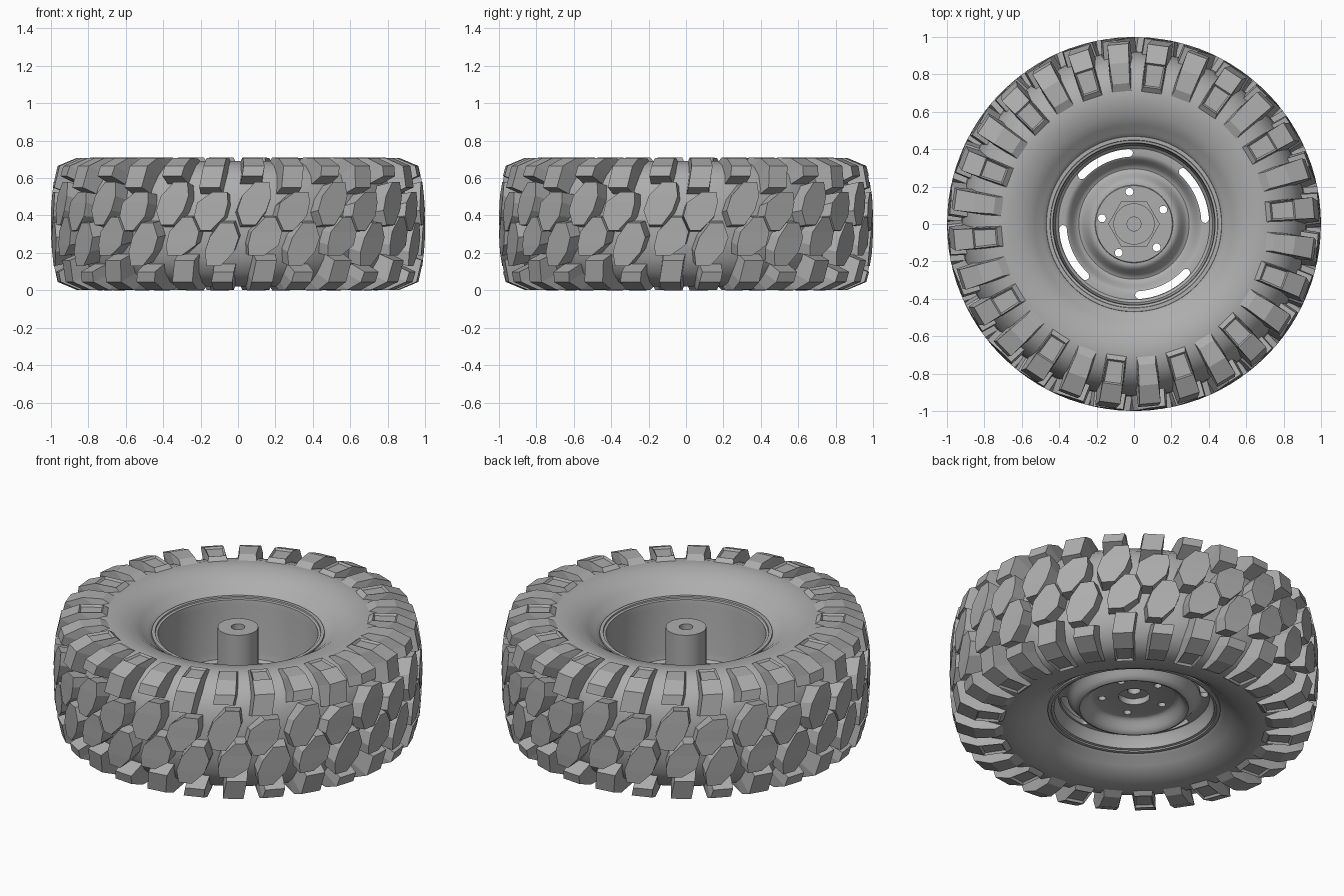
import bpy, bmesh, math
from math import sin, cos, pi, radians

cube = bpy.data.objects.get("Cube")
if cube:
    bpy.data.objects.remove(cube, do_unlink=True)

GREY = (0.42, 0.42, 0.42, 1)
grey = bpy.data.materials.new("plain grey")
grey.use_nodes = True
grey.diffuse_color = GREY
grey.node_tree.nodes["Principled BSDF"].inputs["Base Color"].default_value = GREY

MID = 0.355          # height of the tyre's centre plane
LUGS = 28            # tread blocks per row
PITCH = 2 * pi / LUGS


def finish(name, bm, smooth=None):
    """Turn a bmesh into a named object, optionally smooth by angle."""
    bmesh.ops.recalc_face_normals(bm, faces=bm.faces)
    mesh = bpy.data.meshes.new(name)
    bm.to_mesh(mesh)
    bm.free()
    mesh.materials.append(grey)
    obj = bpy.data.objects.new(name, mesh)
    bpy.context.collection.objects.link(obj)
    if smooth:
        shade(obj, smooth)
    return obj


def shade(obj, angle):
    bpy.ops.object.select_all(action='DESELECT')
    obj.select_set(True)
    bpy.context.view_layer.objects.active = obj
    bpy.ops.object.shade_smooth_by_angle(angle=radians(angle))


def lathe(name, profile, segments=96, smooth=35):
    """Spin a closed (radius, z) profile around the axle."""
    bm = bmesh.new()
    rings = [[bm.verts.new((r * cos(a), r * sin(a), z)) for r, z in profile]
             for a in (2 * pi * i / segments for i in range(segments))]
    n = len(profile)
    for i in range(segments):
        a, b = rings[i], rings[(i + 1) % segments]
        for j in range(n):
            k = (j + 1) % n
            if profile[j][0] + profile[k][0] > 0:
                bm.faces.new((a[j], b[j], b[k], a[k]))
    bmesh.ops.remove_doubles(bm, verts=bm.verts, dist=1e-5)
    bmesh.ops.dissolve_degenerate(bm, edges=bm.edges, dist=1e-6)
    return finish(name, bm, smooth)


# Tyre cross-section from crown to sidewall: tread surface and carcass below it
OUTER = [(1.0, 0), (.998, .12), (.988, .22), (.965, .31), (.865, .352), (.735, .355)]
INNER = [(.925, 0), (.92, .1), (.90, .19), (.86, .26), (.80, .31), (.72, .335)]
SIDEWALL = [(.65, .33), (.58, .312), (.53, .28), (.49, .245), (.455, .225), (.445, .18)]

half = INNER + SIDEWALL
carcass = [(r, MID + h) for r, h in half]
carcass = [(r, MID - h) for r, h in reversed(half[1:])] + carcass
lathe("tyre_carcass", carcass, smooth=50)


def along(path, s):
    """Point on a cross-section path; negative s crosses the centre plane."""
    t = min(abs(s), len(path) - 1)
    i = min(int(t), len(path) - 2)
    f = t - i
    r, h = [a + (b - a) * f for a, b in zip(path[i], path[i + 1])]
    return r, h if s >= 0 else -h


def add_lug(bm, rows, index, side, window=False):
    """One tread block from rows of (s, left, right), widths in pitches."""
    def vert(path, s, u, sink=0):
        r, h = along(path, s)
        a = side * (index + u) * PITCH
        r -= sink
        return bm.verts.new((r * cos(a), r * sin(a), MID + side * h))

    top, base = [], []
    for i, (s, left, right) in enumerate(rows):
        flare = -.12 if i == 0 else .12 if i == len(rows) - 1 else 0
        top.append([vert(OUTER, s, left), vert(OUTER, s, right)])
        base.append([vert(INNER, s + flare, left - .05, .01),
                     vert(INNER, s + flare, right + .05, .01)])
    for i in range(len(rows) - 1):
        last = bm.faces.new((top[i][0], top[i][1], top[i + 1][1], top[i + 1][0]))
        for e in (0, 1):
            bm.faces.new((top[i][e], top[i + 1][e], base[i + 1][e], base[i][e]))
    for i in (0, -1):
        bm.faces.new((top[i][0], top[i][1], base[i][1], base[i][0]))
    if window:
        last.normal_update()
        sign = 1 if last.normal.z * side > 0 else -1
        bmesh.ops.inset_individual(bm, faces=[last], thickness=.012)
        bmesh.ops.translate(bm, verts=last.verts, vec=last.normal * -.012 * sign)


# Alternating low and high blocks, two crown rows and two shoulder rows
CROWN = [
    [(-.3, -.3, -.06), (.35, -.46, .28), (.95, -.38, .36), (1.5, -.02, .34)],
    [(-.05, -.3, .02), (.6, -.42, .28), (1.3, -.3, .4), (2.05, .02, .36)],
]
SHOULDER = [
    [(1.75, -.34, .16), (3, -.26, .26), (4, -.27, .28), (5, -.28, .3)],
    [(2.4, -.3, .2), (3, -.26, .26), (4, -.26, .28), (4.85, -.26, .28)],
]
for label, kinds in (("crown", CROWN), ("shoulder", SHOULDER)):
    for side, end in ((1, "upper"), (-1, "lower")):
        bm = bmesh.new()
        for k in range(LUGS):
            add_lug(bm, kinds[k % 2], k + .4, side,
                    window=label == "shoulder" and k % 2 == 0)
        finish(f"{end}_{label}_lugs", bm)


def bulge(z, depth):
    """Rounded ring pressed outward in the wheel disc, from inside to outside."""
    return [(.22 + .15 * i / 12, z - depth * (1 - cos(2 * pi * i / 12)) / 2)
            for i in range(13)]


# Wheel rim: barrel, lips and dished disc in one closed section
RIM = [(.085, .235), (.205, .235), (.208, .226)] + bulge(.226, .07)
RIM += [(.405, .226), (.42, .24), (.428, .28), (.43, .55), (.434, .585), (.447, .588),
        (.449, .596), (.468, .596), (.472, .57), (.445, .52), (.445, .2), (.472, .15),
        (.468, .114), (.449, .114), (.447, .122), (.434, .125), (.425, .17), (.41, .195)]
RIM += bulge(.2, .07)[::-1] + [(.085, .2)]
rim = lathe("wheel_rim", RIM)


def prism(bm, outline):
    """Tall cutter through the wheel disc."""
    low, high = [[bm.verts.new((x, y, z)) for x, y in outline] for z in (0.05, 0.4)]
    bm.faces.new(low)
    bm.faces.new(high)
    for i in range(len(outline)):
        j = (i + 1) % len(outline)
        bm.faces.new((low[i], low[j], high[j], high[i]))


def polar(r, a):
    return r * cos(a), r * sin(a)


# Cut four curved slots and five bolt holes
bm = bmesh.new()
for k in range(4):
    start, stop = radians(4 + 90 * k), radians(47 + 90 * k)
    arc = [start + (stop - start) * i / 12 for i in range(13)]
    outline = [polar(.402, a) for a in arc]
    for a0, turn in ((stop, 0), (start, pi)):
        cx, cy = polar(.381, a0)
        for i in range(1, 6):
            dx, dy = polar(.021, a0 + turn + pi * i / 6)
            outline.append((cx + dx, cy + dy))
        if turn == 0:
            outline += [polar(.36, a) for a in reversed(arc)]
    prism(bm, outline)
for k in range(5):
    cx, cy = polar(.174, radians(98 + 72 * k))
    prism(bm, [(cx + .021 * cos(t), cy + .021 * sin(t))
               for t in (2 * pi * i / 20 for i in range(20))])
cutter = finish("rim_cutter", bm)
cutter.hide_render = True

cut = rim.modifiers.new("openings", 'BOOLEAN')
cut.operation = 'DIFFERENCE'
cut.solver = 'EXACT'
cut.object = cutter
bpy.context.view_layer.update()
rim.data = bpy.data.meshes.new_from_object(
    rim.evaluated_get(bpy.context.evaluated_depsgraph_get()))
rim.modifiers.clear()
bpy.data.objects.remove(cutter, do_unlink=True)
shade(rim, 35)

# Axle post with a blind bore at each end, set into the disc
lathe("axle_post", [(0, .56), (.037, .56), (.037, .625), (.11, .625), (.11, .238),
                    (.036, .238), (.036, .27), (0, .27)], segments=48)

# Hexagonal boss at the foot of the post
lathe("hex_boss", [(.1, .23), (.138, .23), (.138, .32), (.1, .32)], segments=6, smooth=None)
